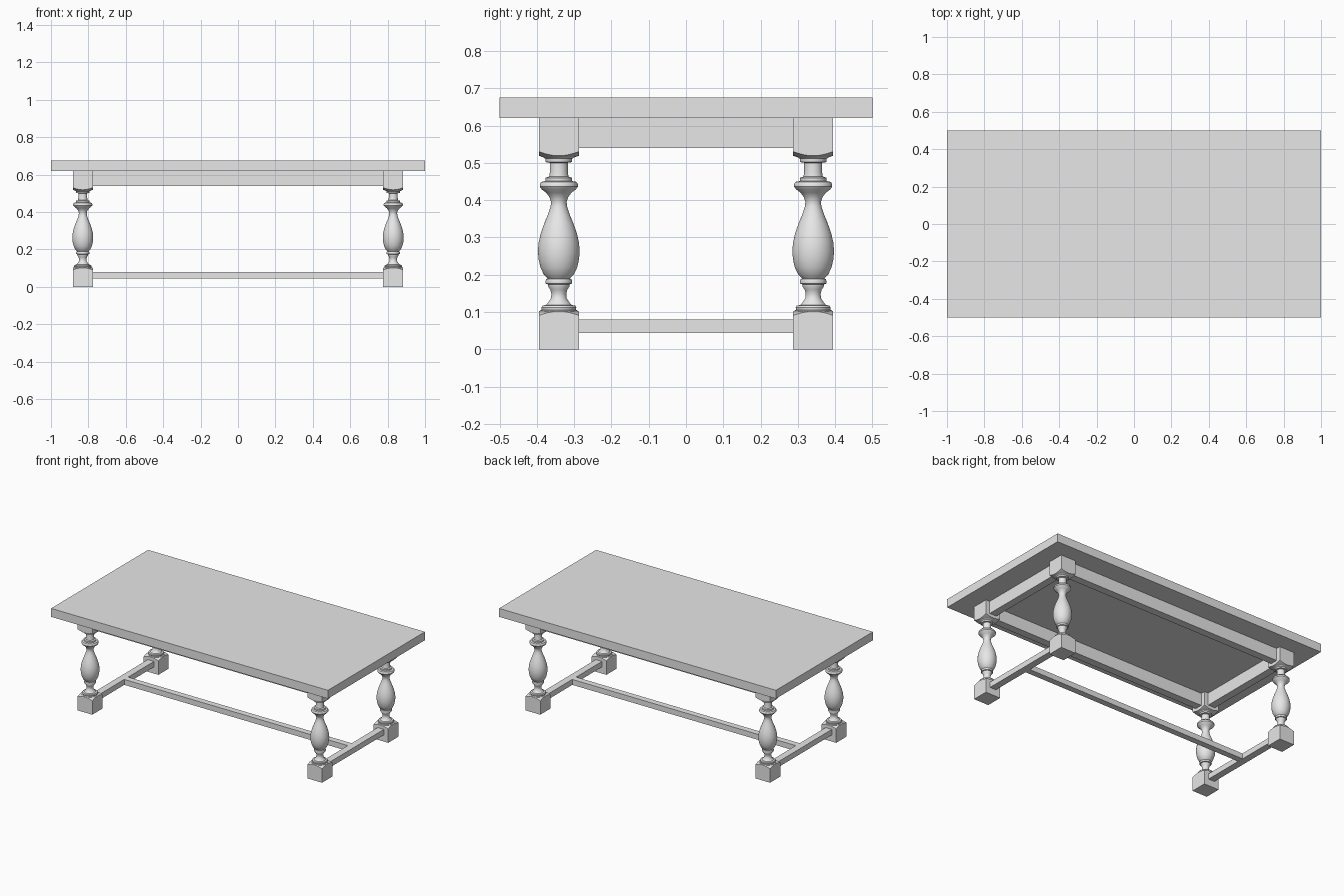
import bpy
import bmesh
from math import sin, cos, pi, radians

old = bpy.data.objects.get("Cube")
if old:
    bpy.data.objects.remove(old, do_unlink=True)

GREY = (0.8, 0.8, 0.8, 1.0)
wood = bpy.data.materials.new("plain grey")
wood.use_nodes = True
wood.diffuse_color = GREY
wood.node_tree.nodes["Principled BSDF"].inputs["Base Color"].default_value = GREY

LEG_X, LEG_Y = 0.83, 0.341
HALF = 0.0535          # half width of the square leg blocks
SEGMENTS = 48


def finish(name, bm, location=(0, 0, 0), smooth=False):
    bmesh.ops.recalc_face_normals(bm, faces=bm.faces)
    mesh = bpy.data.meshes.new(name)
    bm.to_mesh(mesh)
    bm.free()
    mesh.materials.append(wood)
    obj = bpy.data.objects.new(name, mesh)
    obj.location = location
    bpy.context.collection.objects.link(obj)
    if smooth:
        bpy.ops.object.select_all(action="DESELECT")
        obj.select_set(True)
        bpy.context.view_layer.objects.active = obj
        bpy.ops.object.shade_smooth_by_angle(angle=radians(35))
    return obj


def box(name, center, size):
    bm = bmesh.new()
    bmesh.ops.create_cube(bm, size=1)
    bmesh.ops.scale(bm, vec=size, verts=bm.verts)
    return finish(name, bm, center)


def skin(name, rings, location):
    """Join rings of points into a closed solid."""
    bm = bmesh.new()
    loops = [[bm.verts.new(p) for p in ring] for ring in rings]
    for low, high in zip(loops, loops[1:]):
        for i in range(SEGMENTS):
            j = (i + 1) % SEGMENTS
            bm.faces.new((low[i], low[j], high[j], high[i]))
    bm.faces.new(loops[0])
    bm.faces.new(loops[-1])
    return finish(name, bm, location, smooth=True)


def circle(r, z):
    angles = [2 * pi * i / SEGMENTS for i in range(SEGMENTS)]
    return [(r * cos(a), r * sin(a), z) for a in angles]


def square(height):
    """Square ring whose height depends on distance from the axis."""
    ring = []
    for i in range(SEGMENTS):
        a = 2 * pi * i / SEGMENTS
        d = HALF / max(abs(cos(a)), abs(sin(a)))
        ring.append((d * cos(a), d * sin(a), height(d)))
    return ring


# Turned leg profile: radius, height
TURNING = [
    (0.050, 0.098), (0.050, 0.104), (0.046, 0.106), (0.047, 0.112),
    (0.044, 0.117), (0.034, 0.119), (0.029, 0.125), (0.021, 0.137),
    (0.020, 0.148), (0.023, 0.160), (0.029, 0.169), (0.029, 0.174),
    (0.035, 0.176), (0.036, 0.182), (0.034, 0.188), (0.030, 0.190),
    (0.040, 0.200), (0.049, 0.219), (0.054, 0.240), (0.056, 0.262),
    (0.054, 0.287), (0.048, 0.312), (0.039, 0.338), (0.029, 0.362),
    (0.022, 0.383), (0.021, 0.395), (0.025, 0.408), (0.034, 0.420),
    (0.046, 0.429), (0.051, 0.436), (0.051, 0.443), (0.047, 0.449),
    (0.036, 0.451), (0.036, 0.460), (0.026, 0.463), (0.024, 0.475),
    (0.024, 0.500), (0.035, 0.502), (0.036, 0.511), (0.045, 0.517),
    (0.045, 0.525),
]

# Four legs, each a foot block, a turned shaft and a top block
for x_name, sx in (("left", 1), ("right", -1)):
    for y_name, sy in (("front", -1), ("back", 1)):
        place = (sx * LEG_X, sy * LEG_Y, 0)
        tag = f"{y_name}_{x_name}"
        skin(f"{tag}_foot_block", [
            square(lambda d: 0),
            square(lambda d: 0.102 - 0.5 * (d - HALF)),
            circle(0.045, 0.104)], place)
        skin(f"{tag}_turned_shaft", [circle(r, z) for r, z in TURNING], place)
        skin(f"{tag}_top_block", [
            circle(0.042, 0.515),
            square(lambda d: 0.519 + 0.5 * (d - HALF)),
            square(lambda d: 0.621)], place)

# Table top
box("table_top", (0, 0, 0.6475), (2, 1, 0.055))

# Aprons between the top blocks
for name, s in (("left", 1), ("right", -1)):
    box(f"{name}_apron", (s * LEG_X, 0, 0.58), (0.05, 2 * LEG_Y - HALF, 0.081))
    box(f"{name}_stretcher", (s * LEG_X, 0, 0.0615), (0.045, 2 * LEG_Y - HALF, 0.036))
for name, s in (("back", 1), ("front", -1)):
    box(f"{name}_apron", (0, s * LEG_Y, 0.58), (2 * LEG_X - HALF, 0.05, 0.081))

# Long stretcher joining the two side stretchers
box("long_stretcher", (0, 0, 0.0615), (2 * LEG_X, 0.04, 0.0355))
